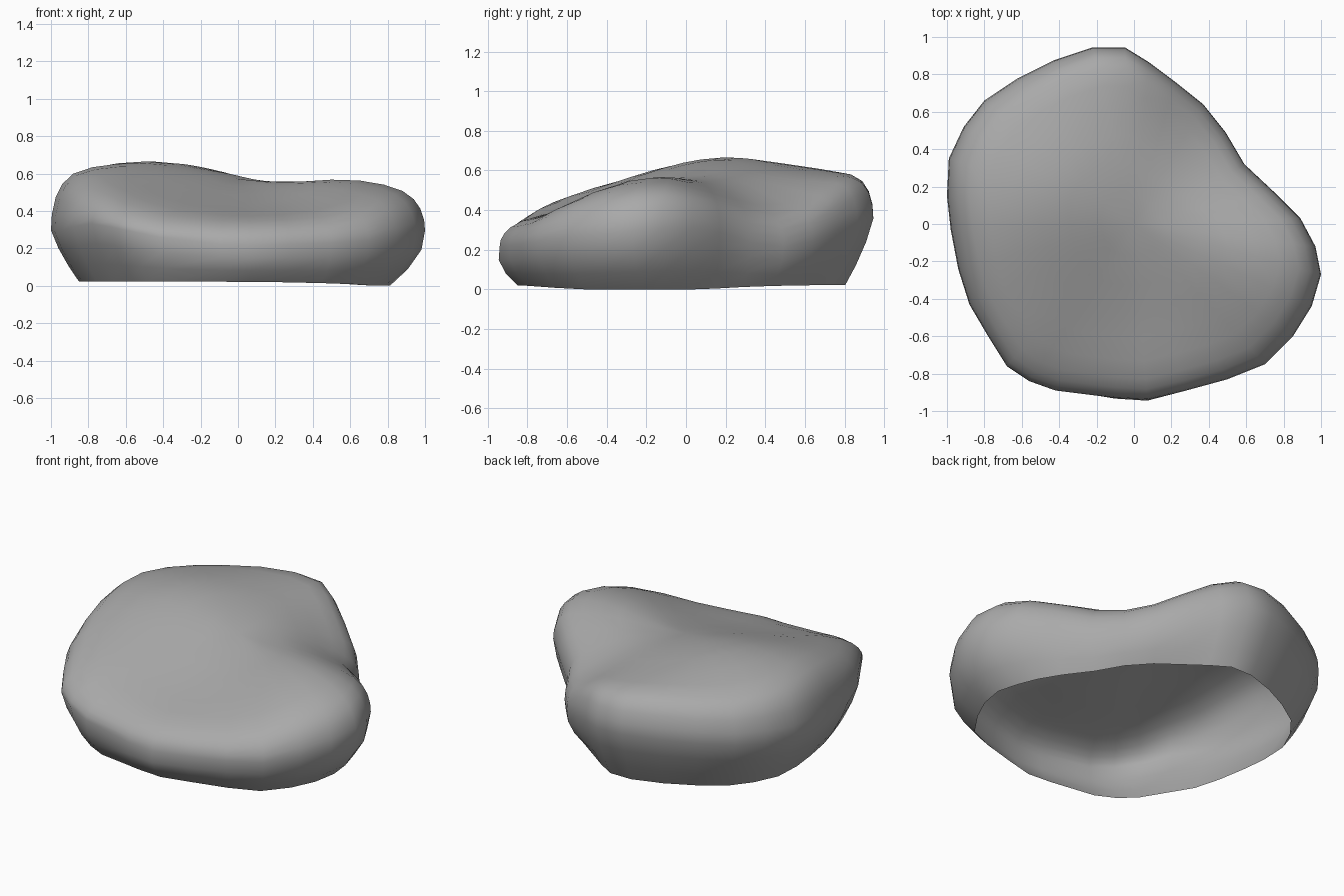
import bpy, bmesh, math

if "Cube" in bpy.data.objects:
    bpy.data.objects.remove(bpy.data.objects["Cube"], do_unlink=True)

stone = bpy.data.materials.new("stone grey")
stone.use_nodes = True
GREY = (0.4, 0.4, 0.4, 1)
stone.diffuse_color = GREY
stone.node_tree.nodes["Principled BSDF"].inputs["Base Color"].default_value = GREY

# Widest outline of the boulder, clockwise from the back lobe
OUTLINE = [(-.22, .945), (-.05, .945), (.08, .865), (.22, .76), (.37, .64), (.49, .49),
           (.59, .32), (.75, .17), (.89, .03), (.97, -.12), (1, -.27), (.95, -.44),
           (.85, -.6), (.7, -.75), (.5, -.83), (.28, -.89), (.07, -.94), (-.1, -.93),
           (-.42, -.89), (-.56, -.84), (-.68, -.76), (-.78, -.6), (-.88, -.43),
           (-.94, -.24), (-.98, -.03), (-1, .15), (-.99, .35), (-.91, .52),
           (-.8, .66), (-.62, .78), (-.43, .875)]


def mound(x, y, cx, cy, height, spread):
    return height * math.exp(-((x - cx) ** 2 + (y - cy) ** 2) / (2 * spread ** 2))


def top_height(x, y):
    # Forward-sloping top: left hump, right hump, raised front edge, notch valley
    return (.47 + .15 * y - .05 * y * y
            + mound(x, y, -.48, .12, .17, .42)
            + mound(x, y, -.9, -.12, .03, .22)
            + mound(x, y, -.7, .65, -.03, .22)
            + mound(x, y, .58, -.1, .12, .3)
            + mound(x, y, -.65, -.64, .07, .28)
            + mound(x, y, .78, -.52, .05, .25)
            + mound(x, y, .1, -.88, .03, .25)
            + mound(x, y, .6, .42, -.16, .25)
            + mound(x, y, .85, .17, -.05, .18)
            + mound(x, y, .38, .68, -.1, .2))


def waist_height(x, y):
    # Widest level: higher at the front left corner, lower along the notch
    return (.28 + .09 * y + .04 * max(x, 0)
            + mound(x, y, -.7, -.64, .11, .32)
            + mound(x, y, .05, -.94, .015, .3)
            + mound(x, y, .45, .5, -.13, .28))


def rim_point(x, y):
    # The open underside is tucked in, less so at the front and the notch
    tuck = (.85 + .06 * max(0, -y) ** 2 + mound(x, y, .59, .32, .05, .25)
            + mound(x, y, -.7, -.74, -.025, .15) + mound(x, y, .88, -.55, -.02, .15)
            + mound(x, y, 1, -.1, -.05, .25))
    z = max(0, .022 - mound(x, y, .95, -.25, .03, .45))
    return x * tuck, y * tuck, z


def side_point(x, y, t):
    # Slightly bulging wall between the rim and the waist
    rx, ry, rz = rim_point(x, y)
    bulge = (.015 + mound(x, y, 0, -.95, .03, .4) + mound(x, y, 1, -.3, .04, .4)
             + mound(x, y, .35, .65, .025, .22))
    grow = 1 + math.sin(t * math.pi) * bulge
    return ((rx + (x - rx) * t) * grow, (ry + (y - ry) * t) * grow,
            rz + (waist_height(x, y) - rz) * t)


def top_point(x, y, scale, rise):
    px, py = x * scale, y * scale
    low = waist_height(x, y)
    return px, py, low + (top_height(px, py) - low) * rise


# Rings from the rim over the shoulder to the crown
bm = bmesh.new()
rings = [[bm.verts.new(side_point(x, y, t)) for x, y in OUTLINE] for t in (0, .3, .65)]
for scale, rise in ((1, 0), (.995, .3), (.975, .6), (.94, .82), (.88, .96),
                    (.78, 1), (.65, 1), (.5, 1), (.35, 1), (.18, 1)):
    rings.append([bm.verts.new(top_point(x, y, scale, rise)) for x, y in OUTLINE])

n = len(OUTLINE)
for lower, upper in zip(rings, rings[1:]):
    for i in range(n):
        j = (i + 1) % n
        bm.faces.new((lower[j], lower[i], upper[i], upper[j]))
crown = bm.verts.new((0, 0, top_height(0, 0)))
for i in range(n):
    bm.faces.new((rings[-1][(i + 1) % n], rings[-1][i], crown))
bmesh.ops.recalc_face_normals(bm, faces=bm.faces)
if sum(f.normal.z for f in crown.link_faces) < 0:
    bmesh.ops.reverse_faces(bm, faces=bm.faces)
for face in bm.faces:
    face.smooth = True

mesh = bpy.data.meshes.new("boulder_shell")
bm.to_mesh(mesh)
bm.free()
mesh.materials.append(stone)
boulder = bpy.data.objects.new("boulder_shell", mesh)
bpy.context.collection.objects.link(boulder)
